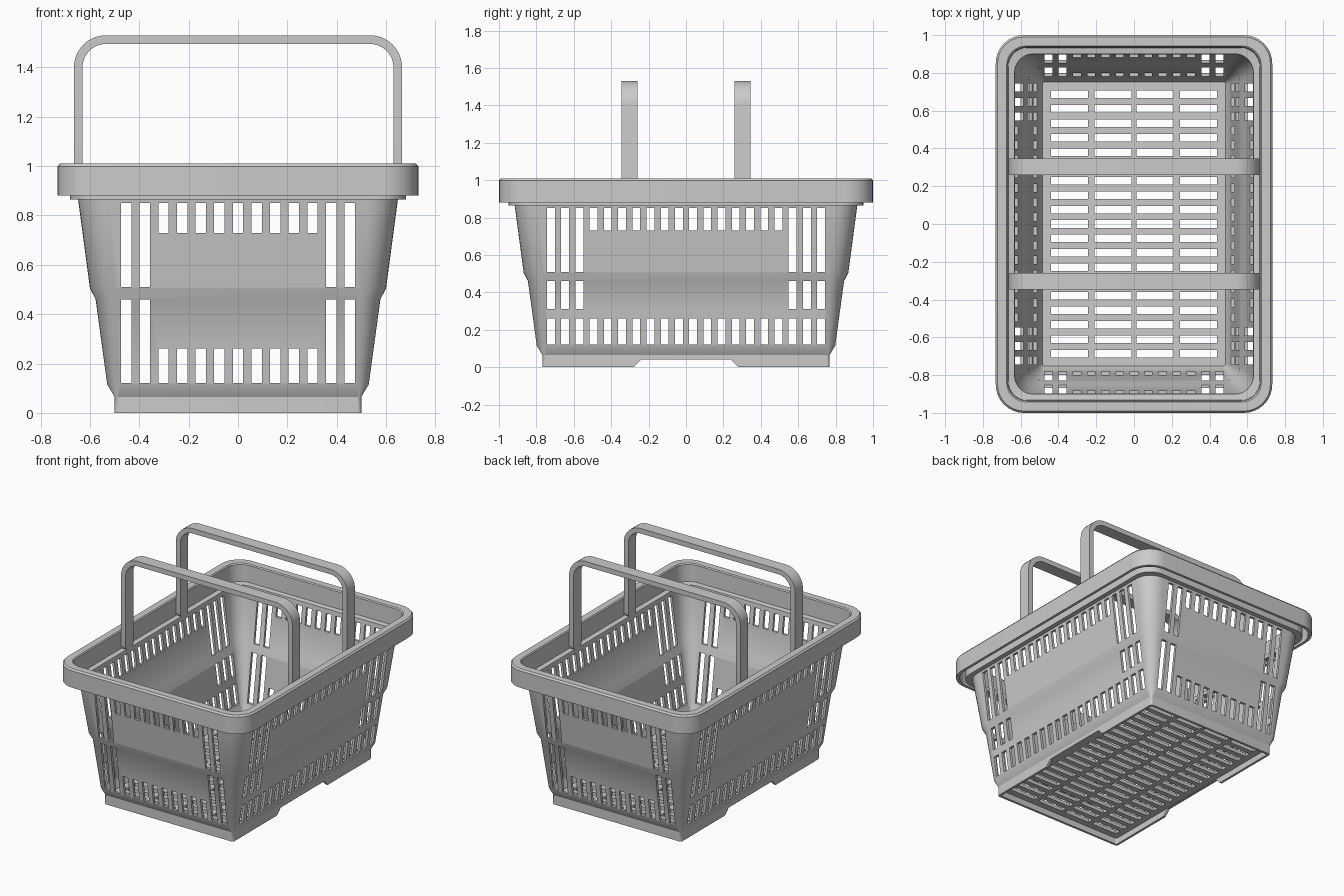
import bpy, bmesh, math

if "Cube" in bpy.data.objects:
    bpy.data.objects.remove(bpy.data.objects["Cube"])

EXTRA = 0.268  # basket half length minus half width


def finish(name, bm, angle=30):
    bmesh.ops.recalc_face_normals(bm, faces=bm.faces)
    me = bpy.data.meshes.new(name)
    bm.to_mesh(me)
    bm.free()
    ob = bpy.data.objects.new(name, me)
    bpy.context.collection.objects.link(ob)
    return ob


def activate(ob):
    bpy.ops.object.select_all(action='DESELECT')
    ob.select_set(True)
    bpy.context.view_layer.objects.active = ob


def smooth(ob, angle=30):
    activate(ob)
    bpy.ops.object.shade_smooth_by_angle(angle=math.radians(angle))


def box(bm, x0, x1, y0, y1, z0, z1):
    vs = bmesh.ops.create_cube(bm, size=1)['verts']
    for v in vs:
        v.co = ((x0 + x1) / 2 + v.co.x * (x1 - x0),
                (y0 + y1) / 2 + v.co.y * (y1 - y0),
                (z0 + z1) / 2 + v.co.z * (z1 - z0))


def cut(ob, bm):
    cutter = finish("cutter", bm)
    cutter.hide_render = True
    mod = ob.modifiers.new("slots", 'BOOLEAN')
    mod.operation = 'DIFFERENCE'
    mod.solver = 'EXACT'
    mod.object = cutter
    activate(ob)
    bpy.ops.object.modifier_apply(modifier=mod.name)
    bpy.data.objects.remove(cutter)


def ring(bm, hx, z, r, seg=8):
    hy = hx + EXTRA
    vs = []
    for q, (sx, sy) in enumerate(((1, 1), (-1, 1), (-1, -1), (1, -1))):
        for i in range(seg + 1):
            a = math.pi / 2 * (q + i / seg)
            vs.append(bm.verts.new((sx * (hx - r) + r * math.cos(a),
                                    sy * (hy - r) + r * math.sin(a), z)))
    return vs


def bridge(bm, a, b):
    n = len(a)
    for i in range(n):
        bm.faces.new((a[i], a[(i + 1) % n], b[(i + 1) % n], b[i]))


# Basket shell: closed wall section (half width, height, corner radius)
section = [
    (.500, 0, .015), (.500, .065, .015), (.530, .115, .05), (.577, .46, .085),
    (.600, .505, .10), (.648, .865, .12), (.680, .865, .12), (.680, .985, .12),
    (.713, .985, .14), (.713, .88, .14), (.732, .88, .15), (.732, .998, .15),
    (.722, 1.01, .14), (.674, 1.01, .10), (.668, 1.003, .10), (.665, .885, .10),
    (.633, .88, .10), (.584, .51, .085), (.560, .463, .07), (.512, .118, .035),
    (.484, .07, .012), (.484, 0, .012)]
bm = bmesh.new()
rings = [ring(bm, *s) for s in section]
for a, b in zip(rings, rings[1:] + rings[:1]):
    bridge(bm, a, b)
basket = finish("basket_shell", bm)

# Wall slots, mirrored on opposite walls
P, W = 0.0755, 0.021
bm = bmesh.new()
for s in (-1, 1):
    y0, y1 = sorted((s * .75, s * 1.2))
    x0, x1 = sorted((s * .49, s * .70))
    for k in range(-6, 7):
        spans = ((.73, .85), (.122, .26)) if abs(k) < 5 else ((.51, .85), (.122, .46))
        for z0, z1 in spans:
            y0, y1 = sorted((s * .75, s * .96))
            box(bm, k * P - W, k * P + W, y0, y1, z0, z1)
    for k in range(20):
        y = (k - 9.5) * 0.076
        spans = ((.73, .85), (.122, .26)) if 3 <= k < 17 else (
            (.51, .85), (.31, .46), (.122, .26))
        for z0, z1 in spans:
            box(bm, x0, x1, y - W, y + W, z0, z1)
# Notch under both long sides
prof = [(-.31, -.03), (.31, -.03), (.24, .04), (-.24, .04)]
ends = [[bm.verts.new((x, y, z)) for y, z in prof] for x in (-.8, .8)]
bridge(bm, *ends)
for e in ends:
    bm.faces.new(e)
cut(basket, bm)
smooth(basket)

# Slotted floor
bm = bmesh.new()
box(bm, -.49, .49, -.755, .755, .042, .066)
floor = finish("floor_grid", bm)
bm = bmesh.new()
for k in range(-9, 10):
    for x in (-.341, -.112, .112, .341):
        box(bm, x - .098, x + .098, k * .0762 - .02, k * .0762 + .02, 0, .1)
cut(floor, bm)

# Carrying handles: flat strap swept along an arch, with rounded ends
def handle(name, yc):
    H, T, R, X, Z = .043, .0175, .112, .6475, 1.5125
    half = []
    for i in range(7):
        a = math.pi / 2 * i / 6
        half.append((X, .868 + H * (1 - math.sin(a)) if i else .868 + H, 1, 0,
                     max(H * math.cos(a), .004)))
    half.reverse()
    for i in range(11):
        a = math.pi / 2 * i / 10
        c, s = math.cos(a), math.sin(a)
        half.append((X - R + R * c, Z - R + R * s, c, s, H))
    path = half + [(-x, z, -nx, nz, h) for x, z, nx, nz, h in reversed(half)]
    bm = bmesh.new()
    loops = []
    for x, z, nx, nz, h in path:
        loops.append([bm.verts.new((x + o * T * nx, yc + d * h, z + o * T * nz))
                      for o, d in ((1, 1), (1, -1), (-1, -1), (-1, 1))])
    for a, b in zip(loops, loops[1:]):
        bridge(bm, a, b)
    bm.faces.new(loops[0])
    bm.faces.new(loops[-1])
    smooth(finish(name, bm))


handle("front_handle", -.303)
handle("back_handle", .303)
